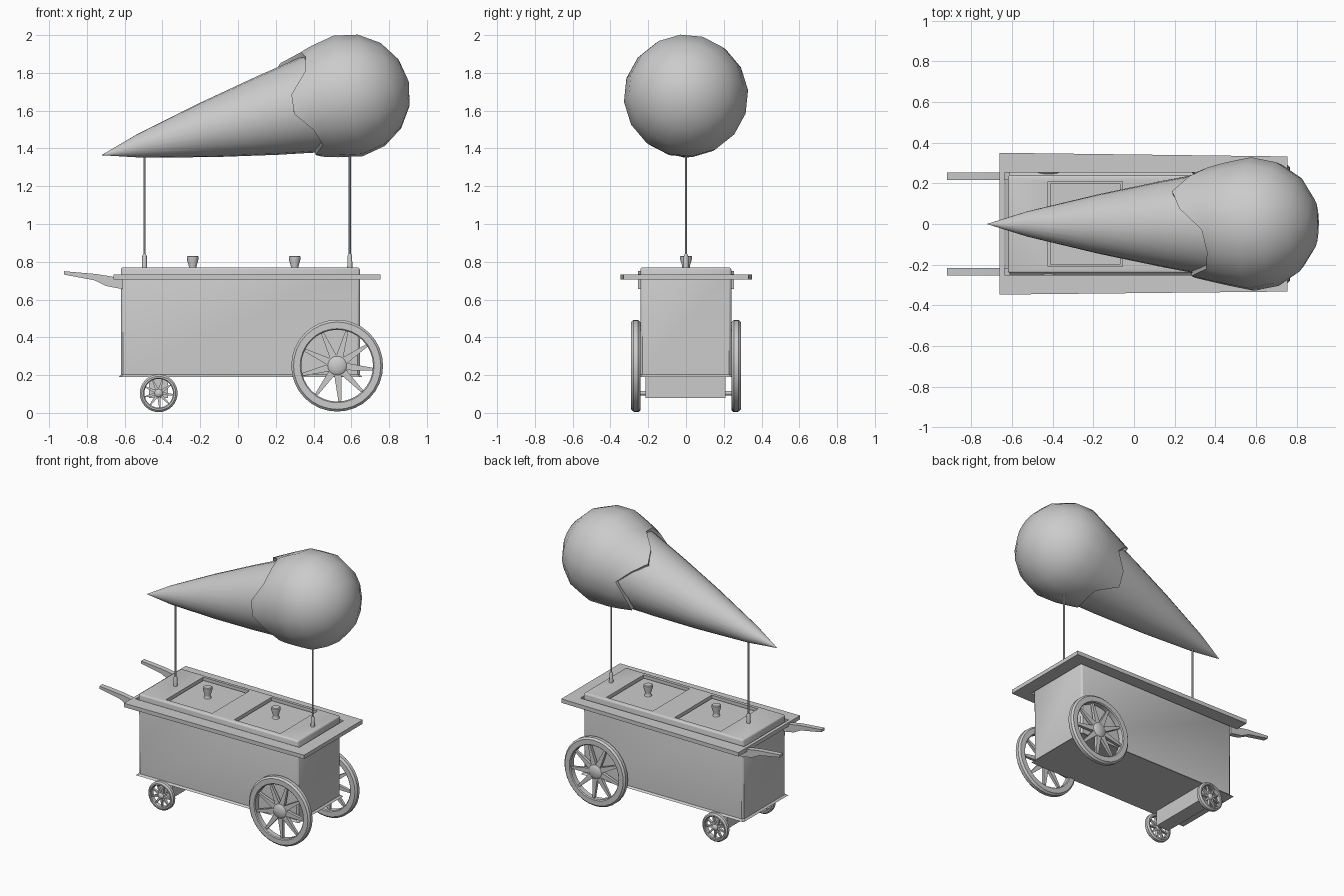
import bpy, bmesh, math
from mathutils import Vector, Matrix

if "Cube" in bpy.data.objects:
    bpy.data.objects.remove(bpy.data.objects["Cube"])


def make(name, verts, faces, bevel=0, angle=35):
    me = bpy.data.meshes.new(name)
    me.from_pydata([tuple(v) for v in verts], [], faces)
    bm = bmesh.new()
    bm.from_mesh(me)
    bmesh.ops.remove_doubles(bm, verts=bm.verts, dist=1e-5)
    if bevel:
        bmesh.ops.bevel(bm, geom=bm.edges[:], offset=bevel, segments=3,
                        profile=0.5, affect='EDGES')
    bmesh.ops.recalc_face_normals(bm, faces=bm.faces)
    bm.to_mesh(me)
    bm.free()
    ob = bpy.data.objects.new(name, me)
    bpy.context.collection.objects.link(ob)
    smooth(ob, angle)
    return ob


def smooth(ob, angle):
    bpy.ops.object.select_all(action='DESELECT')
    ob.select_set(True)
    bpy.context.view_layer.objects.active = ob
    bpy.ops.object.shade_smooth_by_angle(angle=math.radians(angle))


def prism(name, bottom, top, **kw):
    """Join two matching loops of points into a closed solid."""
    n = len(bottom)
    faces = [(i, (i + 1) % n, n + (i + 1) % n, n + i) for i in range(n)]
    return make(name, bottom + top, faces + [tuple(range(n)), tuple(range(n, 2 * n))], **kw)


def box(name, x0, x1, y0, y1, z0, z1, **kw):
    c = [(x0, y0), (x1, y0), (x1, y1), (x0, y1)]
    return prism(name, [(*p, z0) for p in c], [(*p, z1) for p in c], **kw)


def rings_mesh(name, rings, closed=False, **kw):
    """Skin rings of equal point count; closed joins the last to the first."""
    n, m = len(rings[0]), len(rings)
    faces = []
    for j in range(m if closed else m - 1):
        k = (j + 1) % m
        for i in range(n):
            a = (i + 1) % n
            faces.append((j * n + i, j * n + a, k * n + a, k * n + i))
    if not closed:
        faces += [tuple(range(n)), tuple(range((m - 1) * n, m * n))]
    return make(name, [p for r in rings for p in r], faces, **kw)


def lathe(name, profile, origin, axis='Z', seg=16, closed=False, **kw):
    o, rings = Vector(origin), []
    for r, h in profile:
        ring = []
        for i in range(seg):
            t = 2 * math.pi * i / seg
            c, s = r * math.cos(t), r * math.sin(t)
            ring.append(o + (Vector((c, s, h)) if axis == 'Z' else Vector((c, h, s))))
        rings.append(ring)
    return rings_mesh(name, rings, closed, **kw)


# Cart body with two recessed hatches
body = box("cart_body", -0.62, 0.645, -0.242, 0.24, 0.19, 0.77, bevel=0.012)
for k, cx in enumerate((-0.24, 0.30)):
    cut = box(f"hatch_cutter_{k}", cx - 0.183, cx + 0.183, -0.21, 0.21, 0.742, 0.85)
    mod = body.modifiers.new("recess", 'BOOLEAN')
    mod.object, mod.operation, mod.solver = cut, 'DIFFERENCE', 'EXACT'
    bpy.context.view_layer.objects.active = body
    bpy.ops.object.modifier_apply(modifier=mod.name)
    bpy.data.objects.remove(cut)
    # Sunken lid and its knob
    box(f"hatch_lid_{k}", cx - 0.174, cx + 0.174, -0.2, 0.2, 0.735, 0.753)
    lathe(f"lid_knob_{k}", [(0.026, 0), (0.02, 0.012), (0.02, 0.025), (0.031, 0.062),
                            (0.031, 0.076), (0.026, 0.08)], (cx, 0, 0.751))
smooth(body, 35)

# Counter frame around the body, slightly tapered
outer = [(-0.66, -0.347), (0.755, -0.332), (0.755, 0.332), (-0.66, 0.35)]
inner = [(-0.637, -0.25), (0.66, -0.25), (0.66, 0.252), (-0.637, 0.252)]
rings_mesh("counter_frame", [[(*p, z) for p in loop] for loop, z in
           ((outer, 0.705), (outer, 0.733), (inner, 0.733), (inner, 0.705))], closed=True)

# Push handles
side = [(-0.92, 0.75), (-0.92, 0.732), (-0.76, 0.702), (-0.70, 0.672),
        (-0.61, 0.655), (-0.61, 0.71), (-0.67, 0.722), (-0.75, 0.735)]
for s in (-1, 1):
    prism(f"push_handle_{s}", [(x, s * 0.217, z) for x, z in side],
          [(x, s * 0.254, z) for x, z in side])


# Spoked wheels
def wheel(name, x, z, r, r_in, hub, y, half, turn):
    w, b = half, 0.25 * half
    lathe(name + "_rim", [(r_in, -w + b), (r_in + b, -w), (r - 2 * b, -w), (r, -w + 2 * b),
                          (r, w - 2 * b), (r - 2 * b, w), (r_in + b, w), (r_in, w - b)],
          (x, y, z), 'Y', 32, True)
    lathe(name + "_hub", [(max(hub * math.sin(t), 1e-4), -w * 1.05 * math.cos(t)) for t in
                          [math.pi * i / 8 for i in range(9)]], (x, y, z), 'Y', 20)
    for i in range(9):
        rot = Matrix.Rotation(turn + 2 * math.pi * i / 9, 3, 'Y')
        ends = []
        for d, hw, ht in ((hub * 0.7, hub * 0.34, w * 0.5), (r_in + b, hub * 0.12, w * 0.35)):
            ends.append([rot @ Vector((d, p * ht, q * hw)) + Vector((x, y, z))
                         for p, q in ((-1, -1), (1, -1), (1, 1), (-1, 1))])
        prism(f"{name}_spoke_{i}", *ends)


for s, label in ((-1, "front"), (1, "back")):
    wheel(f"large_wheel_{label}", 0.525, 0.25, 0.243, 0.19, 0.058, s * 0.266, 0.024, 0.1)
    wheel(f"small_wheel_{label}", -0.42, 0.104, 0.1, 0.076, 0.025, s * 0.262, 0.02, 0.1)

# Axle block and axle for the small wheels
box("axle_block", -0.47, -0.37, -0.215, 0.21, 0.08, 0.195)
lathe("small_axle", [(0.012, -0.26), (0.012, 0.26)], (-0.42, 0, 0.105), 'Y', 12)

# Sign posts and sockets
for k, (px, top) in enumerate(((-0.495, 1.39), (0.592, 1.42))):
    lathe(f"sign_post_{k}", [(0.006, 0.77), (0.006, top)], (px, 0, 0), seg=10)
    lathe(f"post_socket_{k}", [(0.014, 0.765), (0.012, 0.83), (0.008, 0.84)], (px, 0, 0), seg=12)

# Giant cone on a tilted axis
TIP, TILT = Vector((-0.72, 0, 1.365)), math.radians(13.5)
A = Vector((math.cos(TILT), 0, math.sin(TILT)))
V = Vector((-math.sin(TILT), 0, math.cos(TILT)))
U = Vector((0, 1, 0))
CONE = [(0.0, 0.001), (0.2, 0.062), (0.57, 0.148), (0.9, 0.215), (1.185, 0.266), (1.25, 0.275)]


def cone_r(s):
    for (s0, r0), (s1, r1) in zip(CONE, CONE[1:]):
        if s <= s1:
            return r0 + (r1 - r0) * (s - s0) / (s1 - s0)
    return CONE[-1][1]


def at(s, r, phi):
    return TIP + A * s + (U * math.cos(phi) + V * math.sin(phi)) * r


rings_mesh("display_cone", [[at(s, r, math.tau * i / 24) for i in range(24)] for s, r in CONE],
           angle=50)

# Scoop with a dripping skirt over the cone
drip = [1.12, 1.05, 0.98, 1.03, 1.15, 1.17, 1.15, 1.05,
        1.04, 1.12, 1.15, 1.10, 1.13, 1.13, 1.0, 1.03]
R, C, N = 0.33, 1.34, 16
phis = [math.tau * (i + 0.25) / N for i in range(N)]
rings = []
for j in range(6):
    t = math.radians(22.5 * j)
    rings.append([at(C + R * math.cos(t), max(R * math.sin(t), 1e-6), p) for p in phis])
for f, lift in ((0.5, 0.03), (1.0, 0.025), (1.0, -0.02)):
    ring = []
    for p, e in zip(phis, drip):
        s = 1.21 + (e - 1.21) * f
        r = cone_r(s) + lift
        if lift > 0:
            ball = math.sqrt(max(R * R - (C - s) ** 2, 0))
            r = max(r, ball)
        ring.append(at(s, r, p))
    rings.append(ring)
rings_mesh("scoop", rings, angle=60)
